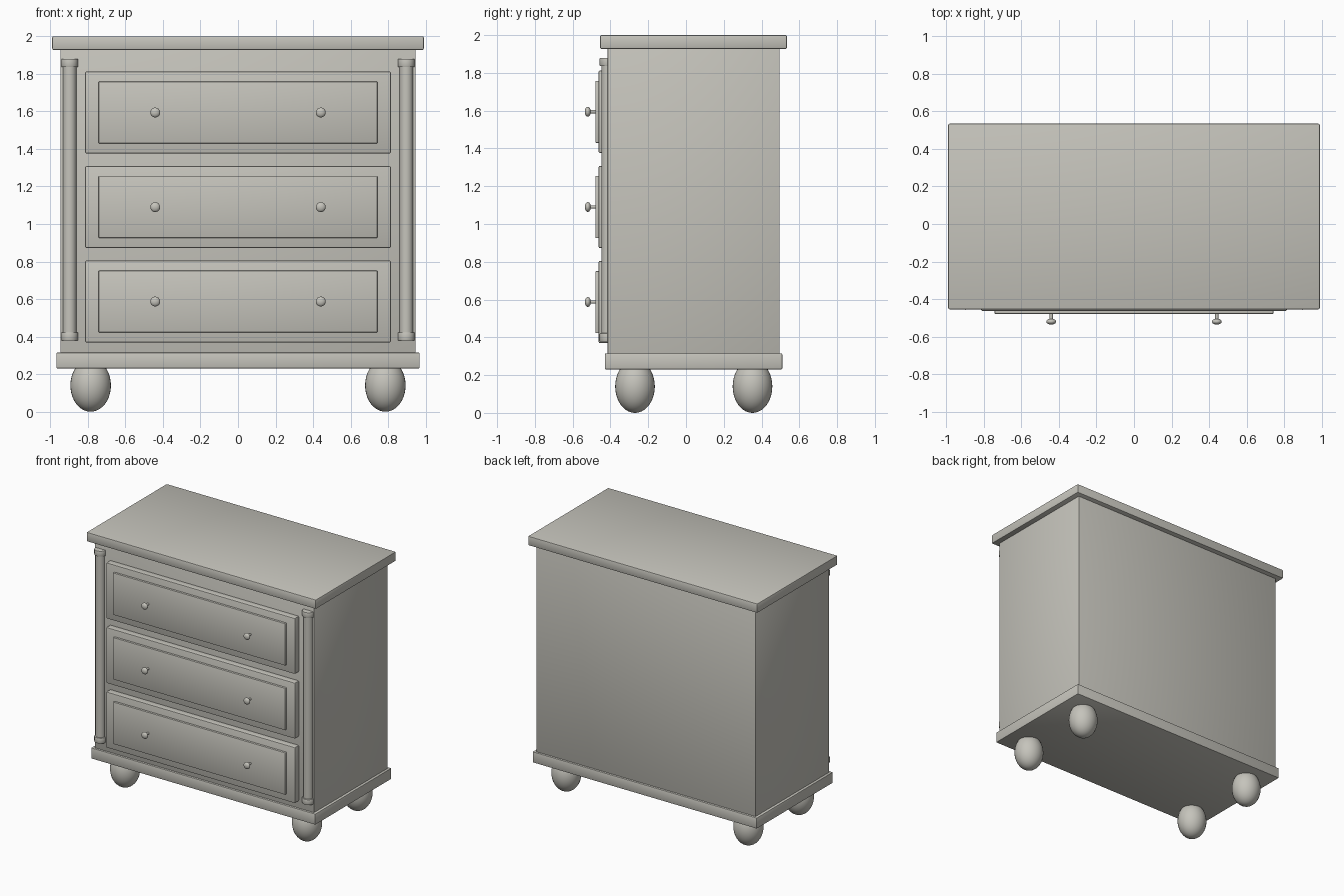
import bpy
import math

if "Cube" in bpy.data.objects:
    bpy.data.objects.remove(bpy.data.objects["Cube"], do_unlink=True)

# One painted finish for the whole chest
paint = bpy.data.materials.new("warm grey paint")
paint.use_nodes = True
colour = (0.56, 0.55, 0.5, 1)
paint.diffuse_color = colour
paint.node_tree.nodes["Principled BSDF"].inputs["Base Color"].default_value = colour


def finish(name, angle=35):
    ob = bpy.context.object
    ob.name = name
    ob.data.materials.append(paint)
    bpy.ops.object.shade_smooth_by_angle(angle=math.radians(angle))
    return ob


def box(name, half_width, y, z, bevel):
    """Bevelled box centred on x, spanning the y and z ranges."""
    bpy.ops.mesh.primitive_cube_add(size=1, location=(0, sum(y) / 2, sum(z) / 2))
    ob = bpy.context.object
    ob.scale = (2 * half_width, y[1] - y[0], z[1] - z[0])
    bpy.ops.object.transform_apply(location=False, rotation=False, scale=True)
    mod = ob.modifiers.new("rounded edges", "BEVEL")
    mod.width = bevel
    mod.segments = 2
    bpy.ops.object.modifier_apply(modifier=mod.name)
    return finish(name)


def ball(name, location, scale):
    bpy.ops.mesh.primitive_uv_sphere_add(segments=32, ring_count=20, radius=1, location=location)
    bpy.context.object.scale = scale
    bpy.ops.object.transform_apply(location=False, rotation=False, scale=True)
    return finish(name, 60)


def rod(name, location, radius, length, rotation=(0, 0, 0), bevel=0):
    bpy.ops.mesh.primitive_cylinder_add(vertices=32, radius=radius, depth=length,
                                        location=location, rotation=rotation)
    if bevel:
        mod = bpy.context.object.modifiers.new("rounded edges", "BEVEL")
        mod.width = bevel
        mod.segments = 2
        mod.limit_method = "ANGLE"
        bpy.ops.object.modifier_apply(modifier=mod.name)
    return finish(name)


# Carcass
box("table_top", 0.99, (-0.455, 0.535), (1.927, 2.0), 0.008)
box("cabinet_body", 0.947, (-0.415, 0.495), (0.3, 1.94), 0.004)
box("plinth", 0.968, (-0.43, 0.51), (0.23, 0.315), 0.006)

# Drawers with raised panels and knobs
for row, z in zip(("bottom", "middle", "top"), (0.587, 1.09, 1.594)):
    box(row + "_drawer", 0.815, (-0.463, -0.4), (z - 0.218, z + 0.218), 0.008)
    box(row + "_drawer_panel", 0.743, (-0.479, -0.45), (z - 0.164, z + 0.164), 0.004)
    for side, sign in (("right", -1), ("left", 1)):
        x = sign * 0.441
        rod(f"{row}_{side}_knob_stem", (x, -0.495, z), 0.009, 0.05, (math.pi / 2, 0, 0))
        ball(f"{row}_{side}_knob", (x, -0.52, z), (0.026, 0.016, 0.026))

# Corner columns and bun feet
for side, sign in (("right", -1), ("left", 1)):
    x = sign * 0.897
    rod(side + "_column", (x, -0.412, 1.13), 0.036, 1.46)
    rod(side + "_column_base", (x, -0.412, 0.4), 0.045, 0.044, bevel=0.004)
    rod(side + "_column_capital", (x, -0.412, 1.858), 0.045, 0.044, bevel=0.004)
    for end, y in (("front", -0.27), ("back", 0.352)):
        ball(f"{end}_{side}_foot", (sign * 0.785, y, 0.14), (0.108, 0.105, 0.14))
